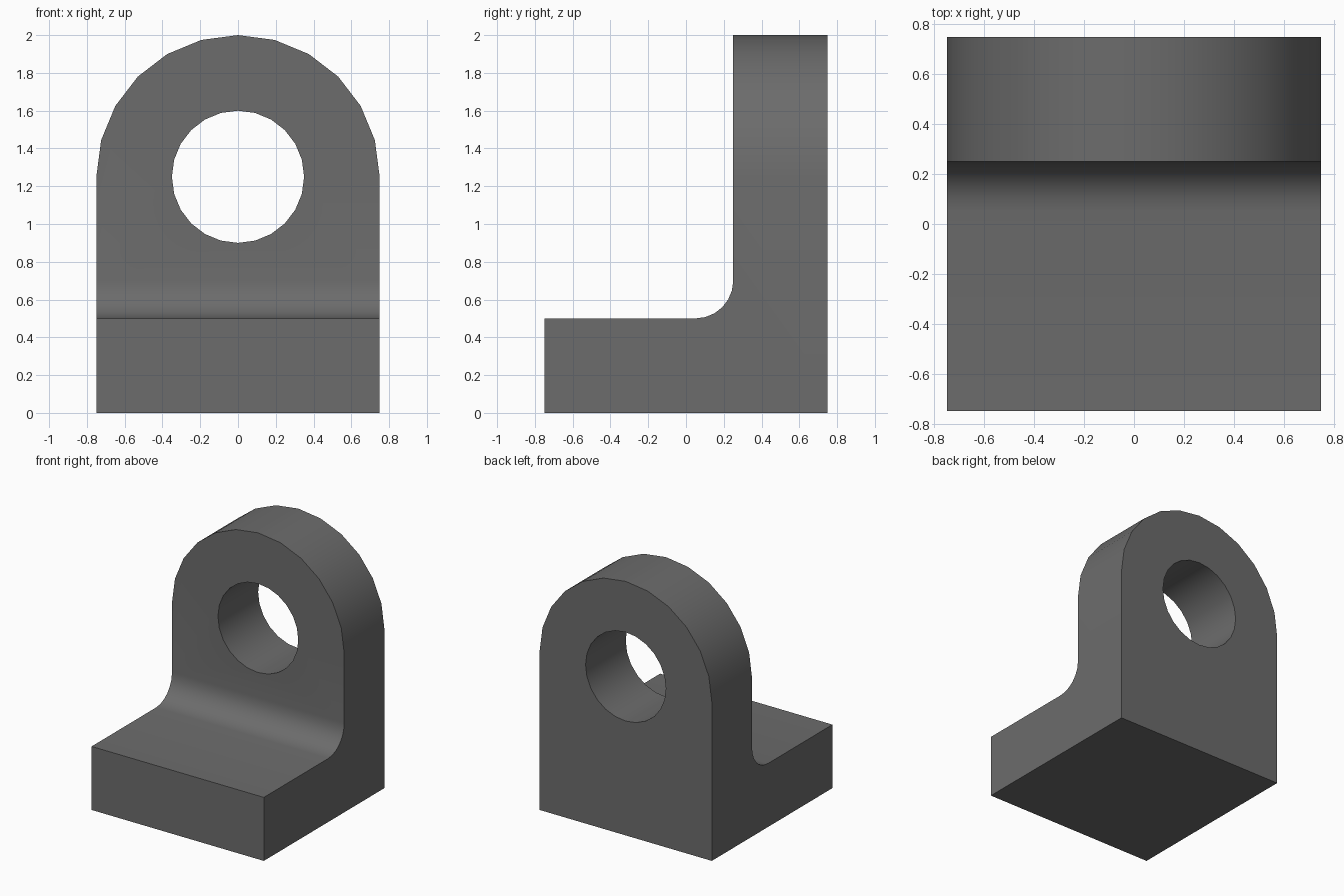
import bpy, bmesh
from math import sin, cos, radians
from mathutils import Vector

if "Cube" in bpy.data.objects:
    bpy.data.objects.remove(bpy.data.objects["Cube"])


def arc(cu, cv, r, a0, a1, n):
    """n + 1 points along an arc, angles in degrees."""
    return [(cu + r * cos(radians(a0 + (a1 - a0) * i / n)),
             cv + r * sin(radians(a0 + (a1 - a0) * i / n))) for i in range(n + 1)]


def prism(name, outline, axis, half):
    """Extrude a closed outline from -half to +half along 'x' or 'y'."""
    bm = bmesh.new()
    place = (lambda u, v: (-half, u, v)) if axis == 'x' else (lambda u, v: (u, -half, v))
    face = bm.faces.new([bm.verts.new(place(u, v)) for u, v in outline])
    out = bmesh.ops.extrude_face_region(bm, geom=[face])
    move = Vector((2 * half, 0, 0)) if axis == 'x' else Vector((0, 2 * half, 0))
    bmesh.ops.translate(bm, vec=move,
                        verts=[g for g in out['geom'] if isinstance(g, bmesh.types.BMVert)])
    bmesh.ops.recalc_face_normals(bm, faces=bm.faces)
    mesh = bpy.data.meshes.new(name)
    bm.to_mesh(mesh)
    bm.free()
    ob = bpy.data.objects.new(name, mesh)
    bpy.context.collection.objects.link(ob)
    return ob


def boolean(target, cutter, operation):
    """Apply a boolean and remove the helper."""
    cutter.hide_render = True
    bpy.context.view_layer.objects.active = target
    mod = target.modifiers.new(operation.lower(), 'BOOLEAN')
    mod.operation, mod.solver, mod.object = operation, 'EXACT', cutter
    bpy.ops.object.modifier_apply(modifier=mod.name)
    bpy.data.objects.remove(cutter)


# L-shaped side profile with an inner fillet, oversized in width and height
side = [(-0.75, 0), (0.75, 0), (0.75, 2.2), (0.25, 2.2)]
side += arc(0.05, 0.7, 0.2, 0, -90, 6) + [(-0.75, 0.5)]
bracket = prism("bracket", side, 'x', 1.0)

# Trim to the round-topped front outline
front = [(-0.75, -0.2), (0.75, -0.2)] + arc(0, 1.25, 0.75, 0, 180, 12)
boolean(bracket, prism("front_trim", front, 'y', 1.0), 'INTERSECT')

# Round hole through the upright
hole = arc(0, 1.25, 0.35, 0, 360, 24)[:-1]
boolean(bracket, prism("hole_cutter", hole, 'y', 1.0), 'DIFFERENCE')

# Dark grey finish
dark = bpy.data.materials.new("dark_grey")
dark.diffuse_color = (0.15, 0.15, 0.15, 1)
dark.use_nodes = True
dark.node_tree.nodes["Principled BSDF"].inputs["Base Color"].default_value = dark.diffuse_color
bracket.data.materials.clear()
bracket.data.materials.append(dark)

# Smooth curved faces, keep corners sharp
bpy.ops.object.select_all(action='DESELECT')
bracket.select_set(True)
bpy.context.view_layer.objects.active = bracket
bpy.ops.object.shade_smooth_by_angle(angle=radians(30))
